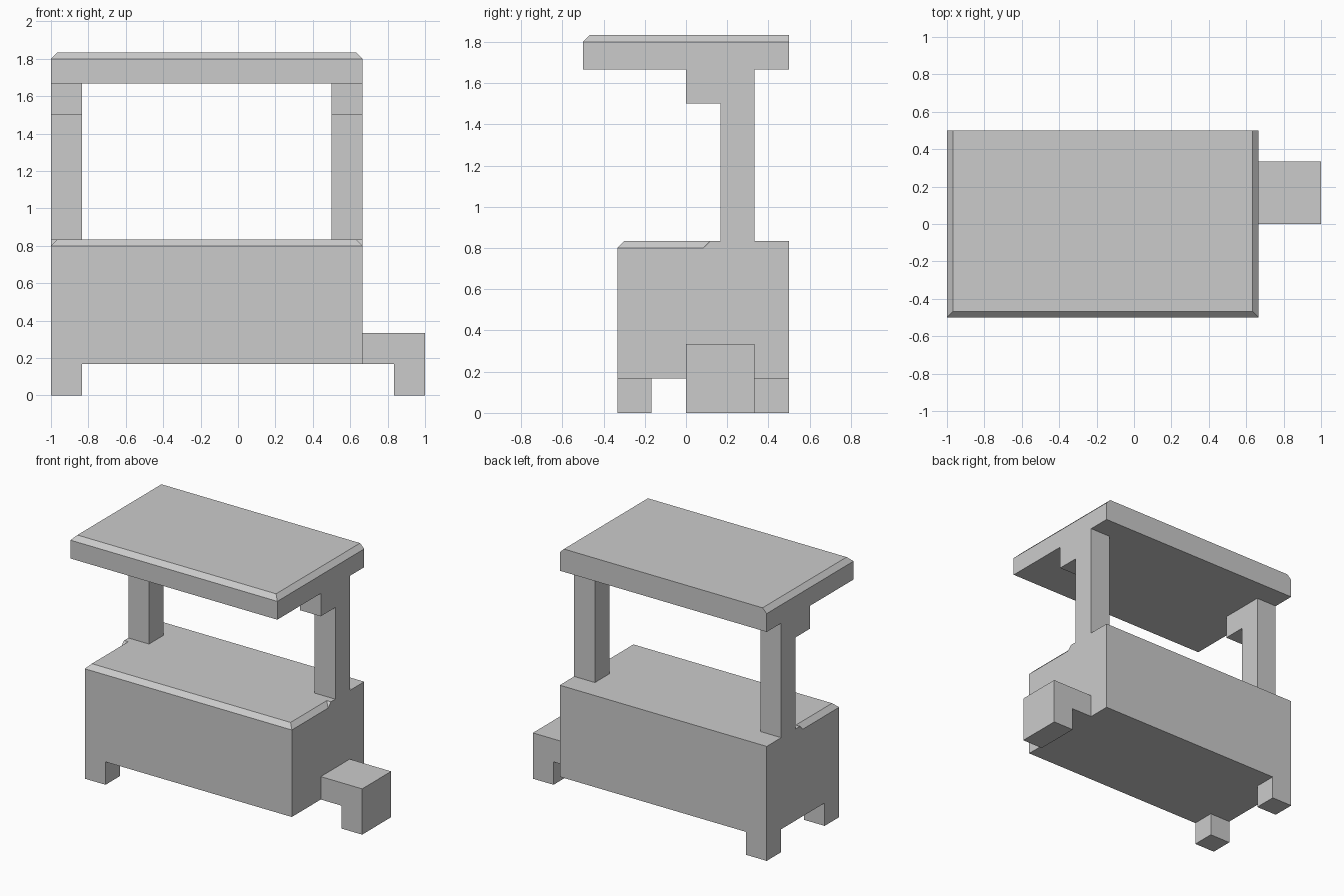
import bpy, bmesh
from mathutils import Vector

if "Cube" in bpy.data.objects:
    bpy.data.objects.remove(bpy.data.objects["Cube"])

U = 1 / 6            # one grid module
C = U / 5            # chamfer size
MID = -U             # centre plane of counter and roof
HALF = 5 * U         # half width of counter and roof


def finish(name, bm, x=0.0, mirror=False):
    bmesh.ops.recalc_face_normals(bm, faces=bm.faces)
    me = bpy.data.meshes.new(name)
    bm.to_mesh(me)
    bm.free()
    ob = bpy.data.objects.new(name, me)
    ob.location.x = x
    bpy.context.collection.objects.link(ob)
    if mirror:
        ob.modifiers.new("mirror", 'MIRROR').use_clip = True
    return ob


def extrude(points, vec):
    """Solid from a closed planar profile pushed along a vector."""
    bm = bmesh.new()
    face = bm.faces.new([bm.verts.new(p) for p in points])
    ext = bmesh.ops.extrude_face_region(bm, geom=[face], use_keep_orig=True)
    moved = [g for g in ext["geom"] if isinstance(g, bmesh.types.BMVert)]
    bmesh.ops.translate(bm, verts=moved, vec=Vector(vec))
    return bm


def box(x0, x1, y0, y1, z0, z1):
    return extrude([(x0, y0, z0), (x1, y0, z0), (x1, y1, z0), (x0, y1, z0)],
                   (0, 0, z1 - z0))


# counter: half body with a stopped chamfer on front and side, mirrored
y0, y1, z0, z1 = -2 * U, 3 * U, U, 5 * U
stop = U / 2
co = {
    "a": (0, y0, z0), "b": (HALF, y0, z0), "c": (HALF, y1, z0), "d": (0, y1, z0),
    "e": (0, y0, z1 - C), "f": (HALF, y0, z1 - C), "g": (HALF, stop, z1 - C),
    "h": (HALF, stop + C, z1), "i": (HALF - C, stop + C, z1),
    "j": (HALF - C, y0 + C, z1), "k": (0, y0 + C, z1),
    "l": (HALF, y1, z1), "m": (0, y1, z1),
}
bm = bmesh.new()
v = {k: bm.verts.new(p) for k, p in co.items()}
for loop in ("abcd", "abfe", "efjk", "bclhgf", "fgij", "ghi", "kjihlm", "dclm"):
    bm.faces.new([v[k] for k in loop])
finish("counter", bm, MID, mirror=True)

# roof: slab with chamfered front and side top edges
bm = box(-HALF, HALF, -3 * U, 3 * U, 10 * U, 11 * U)
edges = [e for e in bm.edges
         if all(w.co.z > 10.5 * U for w in e.verts)
         and not all(w.co.y > 0 for w in e.verts)]
bmesh.ops.bevel(bm, geom=edges, offset=C, segments=1, profile=0.5, affect='EDGES')
finish("roof", bm, MID)

# roof posts with forward bracket
post = [(1, 5), (2, 5), (2, 10), (0, 10), (0, 9), (1, 9)]
bm = extrude([(HALF - U, y * U, z * U) for y, z in post], (U, 0, 0))
finish("roof_posts", bm, MID, mirror=True)

# feet on the left end
for name, y in (("front_foot", -2 * U), ("back_foot", 2 * U)):
    finish(name, box(-1, -1 + U, y, y + U, 0, U))

# side step with its own leg
step = [(4, 1), (5, 1), (5, 0), (6, 0), (6, 2), (4, 2)]
finish("side_step", extrude([(x * U, 0, z * U) for x, z in step], (0, 2 * U, 0)))
